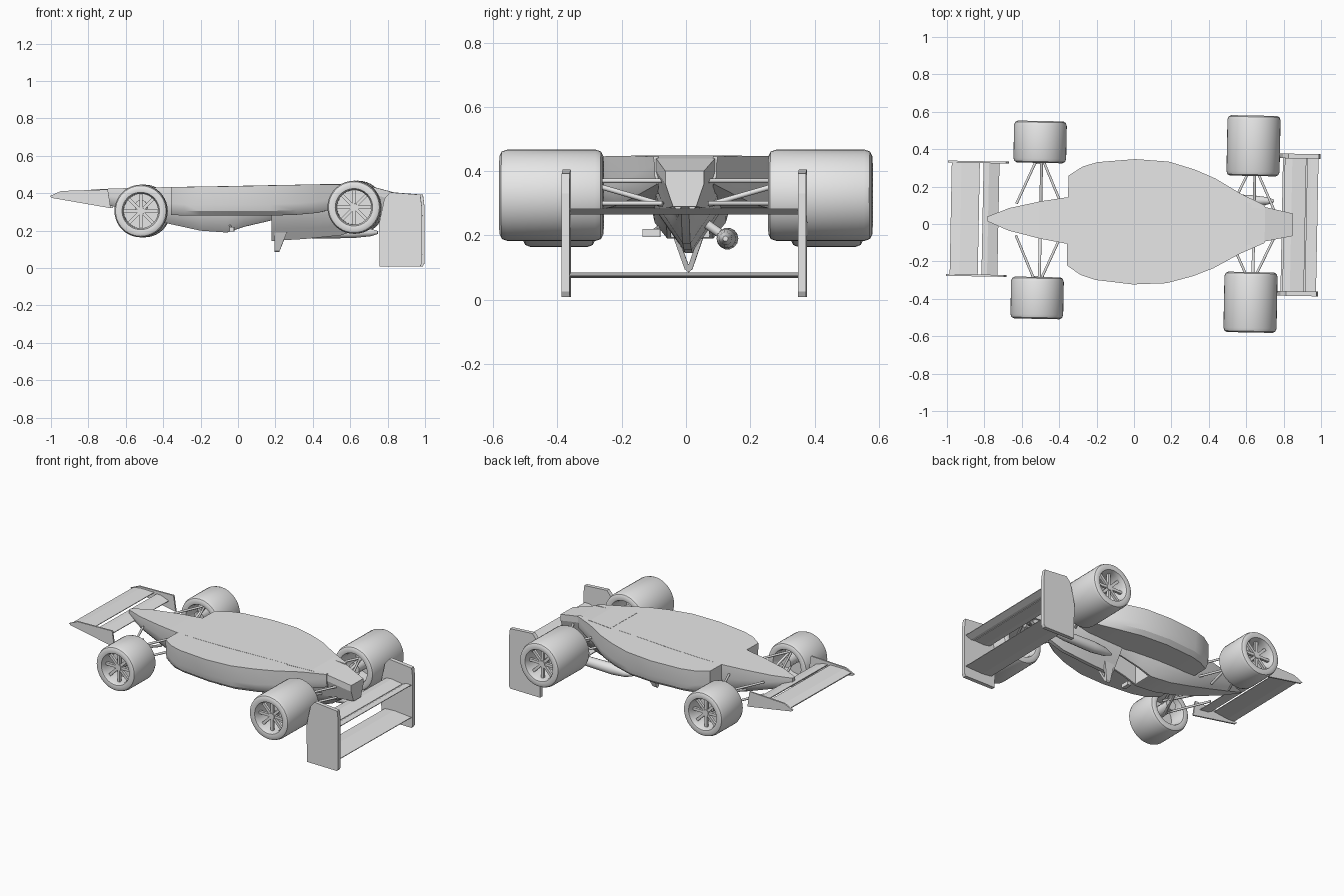
import bpy, bmesh, math
from mathutils import Matrix, Vector

if "Cube" in bpy.data.objects:
    bpy.data.objects.remove(bpy.data.objects["Cube"])

GREY = bpy.data.materials.new("plain_grey")
GREY.diffuse_color = (0.8, 0.8, 0.8, 1)
GREY.use_nodes = True
GREY.node_tree.nodes["Principled BSDF"].inputs["Base Color"].default_value = GREY.diffuse_color
PLACE = Matrix.Translation((0, 0.012, 0)) @ Matrix.Rotation(math.radians(-1.1), 4, 'Z')


def finish(name, bm, smooth=None):
    bmesh.ops.remove_doubles(bm, verts=bm.verts, dist=1e-5)
    bmesh.ops.recalc_face_normals(bm, faces=bm.faces)
    me = bpy.data.meshes.new(name)
    bm.to_mesh(me)
    bm.free()
    ob = bpy.data.objects.new(name, me)
    bpy.context.collection.objects.link(ob)
    me.materials.append(GREY)
    ob.matrix_world = PLACE
    if smooth:
        bpy.ops.object.select_all(action='DESELECT')
        ob.select_set(True)
        bpy.context.view_layer.objects.active = ob
        bpy.ops.object.shade_smooth_by_angle(angle=math.radians(smooth))
    return ob


def skin(bm, rings, closed=False):
    """Join equal rings of points into a surface, capping the ends if open."""
    vs = [[bm.verts.new(p) for p in r] for r in rings]
    n = len(vs[0])
    for i in range(len(vs) if closed else len(vs) - 1):
        a, b = vs[i], vs[(i + 1) % len(vs)]
        for j in range(n):
            bm.faces.new((a[j], a[(j + 1) % n], b[(j + 1) % n], b[j]))
    if not closed:
        bm.faces.new(vs[0])
        bm.faces.new(vs[-1])


def loft(name, rings, smooth=None):
    bm = bmesh.new()
    skin(bm, rings)
    return finish(name, bm, smooth)


def plate(name, outline, y0, y1):
    """Side outline in x, z given thickness along y."""
    return loft(name, [[(x, y, z) for x, z in outline] for y in (y0, y1)])


def add_rod(bm, a, b, r):
    a, b = Vector(a), Vector(b)
    q = (b - a).to_track_quat('Z', 'Y').to_matrix().to_4x4()
    bmesh.ops.create_cone(bm, cap_ends=True, segments=10, radius1=r, radius2=r,
                          depth=(b - a).length, matrix=Matrix.Translation((a + b) / 2) @ q)


# central tub and nose: x, half width, top z, bottom z
TUB = [(-.785, .012, .42, .375), (-.67, .06, .425, .33), (-.5, .1, .43, .275),
       (-.36, .124, .433, .235), (-.2, .13, .436, .2), (-.06, .13, .438, .19),
       (.03, .13, .44, .22), (.18, .125, .443, .255), (.45, .12, .448, .28)]
tub = loft("central_tub", [[(x, -w, t), (x, w, t), (x, w, t - .45 * (t - b)),
                            (x, w * .85, b + .2 * (t - b)), (x, w * .55, b),
                            (x, -w * .55, b), (x, -w * .85, b + .2 * (t - b)),
                            (x, -w, t - .45 * (t - b))] for x, w, t, b in TUB], 35)
# cockpit opening
bm = bmesh.new()
bmesh.ops.create_cube(bm, size=1, matrix=Matrix.Translation((.06, 0, .24)) @ Matrix.Diagonal((.22, .12, .22, 1)))
cutter = finish("cockpit_cutter", bm)
cutter.hide_render = True
cutter.hide_set(True)
cut = tub.modifiers.new("cockpit", 'BOOLEAN')
cut.object = cutter
cut.solver = 'EXACT'

# side pods: x, outer y, top z, bottom z
POD = [(-.355, .24, .433, .285), (-.28, .29, .434, .28), (-.2, .315, .435, .28), (0, .335, .438, .28),
       (.18, .325, .442, .28), (.32, .285, .445, .285), (.43, .24, .447, .295), (.564, .163, .448, .33), (.7, .1, .445, .36)]
for s, side in ((1, "left"), (-1, "right")):
    rings = []
    for x, w, t, b in POD:
        inner = .085 if x > .5 else .1
        rings.append([(x, s * y, z) for y, z in
                      ((inner, t), (w, t), (w - .004, b + .06), (w * .96, b + .025),
                       (w * .88, b), (inner, b))])
    loft(side + "_side_pod", rings, 30)

# engine cover with a narrow spine, and tail
COVER = [(.18, .12, .145), (.35, .115, .155), (.55, .095, .175), (.68, .06, .22), (.78, .035, .29)]
loft("engine_cover", [[(x, -w, .33), (x, w, .33), (x, w * .9, .285), (x, w * .45, (.285 + z) / 2 - .008),
                       (x, .012, z), (x, -.012, z), (x, -w * .45, (.285 + z) / 2 - .008),
                       (x, -w * .9, .285)] for x, w, z in COVER], 25)
TAIL = [(.44, .13, .449, .29), (.6, .115, .449, .285), (.7, .092, .44, .285), (.85, .06, .4, .29)]
loft("tail", [[(x, -w, t), (x, w, t), (x, w, t - .04), (x, w * .6, b), (x, -w * .6, b), (x, -w, t - .04)]
              for x, w, t, b in TAIL])

# roll hoop: a tapering open V
bm = bmesh.new()
V = [(-.045, .19), (-.012, .095), (0, .085), (.012, .095), (.045, .19), (.03, .19), (0, .108), (-.03, .19)]
skin(bm, [[(x0 + k * (z - .085), y, z) for y, z in V] for x0, k in ((.195, 0), (.22, .4))])
finish("roll_hoop", bm)

# exhaust pipe and mirror
bm = bmesh.new()
skin(bm, [[(x, .125 + r * math.cos(a), .19 + r * math.sin(a)) for a in
           [i * math.tau / 14 for i in range(14)]]
          for x, r in ((.28, .006), (.33, .025), (.42, .034), (.62, .03), (.71, .02), (.745, .008))])
add_rod(bm, (.42, .125, .19), (.42, .04, .25), .014)
finish("exhaust_pipe", bm, 40)
bm = bmesh.new()
bmesh.ops.create_cube(bm, size=1, matrix=Matrix.Translation((-.03, -.12, .208)) @ Matrix.Diagonal((.025, .055, .025, 1)))
add_rod(bm, (-.03, -.12, .21), (-.05, -.08, .24), .005)
finish("mirror", bm)


def wheel(name, x, z, s, y_in, y_out, r):
    c, w = s * (y_in + y_out) / 2, (y_out - y_in) / 2
    prof = [(.1, .004 - w), (r - .02, -w), (r - .006, .007 - w), (r, .024 - w), (r, w - .024),
            (r - .006, w - .007), (r - .02, w), (.1, w - .004), (.092, w - .03), (.092, .03 - w)]
    bm = bmesh.new()
    skin(bm, [[(x + q * math.cos(a), c + h, z + q * math.sin(a)) for q, h in prof]
              for a in [i * math.tau / 40 for i in range(40)]], closed=True)
    finish(name + "_tyre", bm, 40)
    # dished rim with eight spokes, hub and backing disc
    bm = bmesh.new()
    face = c + s * (w - .045)
    add_rod(bm, (x, face - s * .04, z), (x, face + s * .012, z), .02)
    for i in range(8):
        m = (Matrix.Translation((x, face, z)) @ Matrix.Rotation(i * math.tau / 8, 4, 'Y')
             @ Matrix.Translation((.054, 0, 0)) @ Matrix.Diagonal((.08, .016, .017, 1)))
        bmesh.ops.create_cube(bm, size=1, matrix=m)
    bmesh.ops.create_cone(bm, cap_ends=True, segments=32, radius1=.093, radius2=.093, depth=.01,
                          matrix=Matrix.Translation((x, c, z)) @ Matrix.Rotation(math.pi / 2, 4, 'X'))
    finish(name + "_rim", bm)


# wheels and suspension arms
for s, side in ((1, "left"), (-1, "right")):
    wheel("front_" + side, -.51, .305, s, .305, .529, .141)
    wheel("rear_" + side, .631, .325, s, .257, .58, .142)
    bm = bmesh.new()
    for cx, hub, yi, lo, hi in ((-.51, .36, .085, .3, .38), (.631, .33, .07, .3, .37)):
        for zh, zb in ((hi, hi), (lo, lo)):
            for dx in (-.12, .12):
                add_rod(bm, (cx, s * hub, zh), (cx + dx, s * yi, zb), .007)
        add_rod(bm, (cx + .01, s * hub, hi), (cx + .01, s * yi, lo - .005), .008)
        add_rod(bm, (cx, s * (hub + .1), (lo + hi) / 2 - .01), (cx, s * (hub - .06), (lo + hi) / 2 - .01), .035)
    finish(side + "_suspension", bm, 40)
    # wing end plates
    plate("rear_" + side + "_end_plate",
          [(.765, .008), (.98, .008), (.99, .025), (.99, .33), (.982, .392), (.82, .405), (.79, .37), (.762, .24)],
          s * .355, s * .38)
    plate("front_" + side + "_end_plate",
          [(-1, .385), (-.94, .412), (-.69, .42), (-.675, .32), (-.99, .375)], s * .298, s * .308)

# wing slats
SLATS = [("front_wing_main", .3, (-.98, .39), (-.83, .4)), ("front_wing_flap", .3, (-.81, .395), (-.725, .375)),
         ("rear_wing_main", .36, (.8, .277), (.915, .27)), ("rear_wing_flap", .36, (.92, .27), (.98, .282)),
         ("rear_wing_upper", .36, (.79, .077), (.98, .074))]
for name, h, (x0, z0), (x1, z1) in SLATS:
    xm, zm = x0 + .35 * (x1 - x0), z0 + .35 * (z1 - z0)
    plate(name, [(x0, z0 + .003), (xm, zm + .009), (x1, z1 + .002),
                 (x1, z1 - .002), (xm, zm - .009), (x0, z0 - .003)], -h, h)
